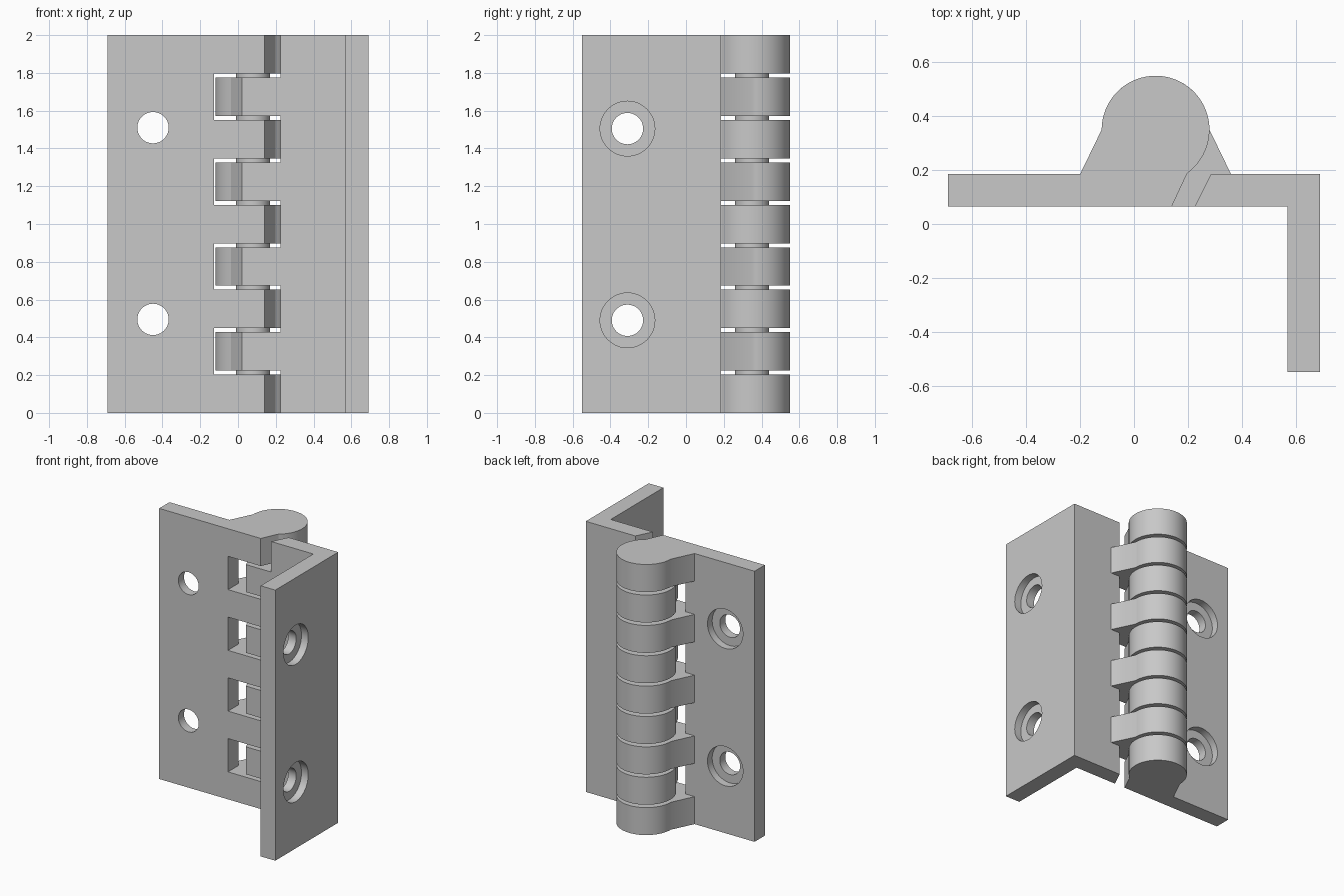
import bpy, bmesh, math
from mathutils import Matrix, Vector

if "Cube" in bpy.data.objects:
    bpy.data.objects.remove(bpy.data.objects["Cube"], do_unlink=True)

grey = bpy.data.materials.new("steel grey")
grey.use_nodes = True
colour = (0.58, 0.58, 0.58, 1)
grey.diffuse_color = colour
grey.node_tree.nodes["Principled BSDF"].inputs["Base Color"].default_value = colour

AX, AY, R = 0.08, 0.35, 0.2          # barrel axis and radius
FRONT, BACK = 0.065, 0.185           # plate faces
PITCH, KNUCKLE, GAP = 0.2245, 0.203, 0.0215
HOLE_Z = (0.495, 1.51)


def finish(bm, name):
    bmesh.ops.recalc_face_normals(bm, faces=bm.faces)
    mesh = bpy.data.meshes.new(name)
    bm.to_mesh(mesh)
    bm.free()
    obj = bpy.data.objects.new(name, mesh)
    bpy.context.collection.objects.link(obj)
    mesh.materials.append(grey)
    return obj


def prisms(name, profile, spans):
    """Extrude one plan profile over each (low, high) height span."""
    bm = bmesh.new()
    for low, high in spans:
        face = bm.faces.new([bm.verts.new((x, y, low)) for x, y in profile])
        new = bmesh.ops.extrude_face_region(bm, geom=[face])["geom"]
        verts = [v for v in new if isinstance(v, bmesh.types.BMVert)]
        bmesh.ops.translate(bm, verts=verts, vec=(0, 0, high - low))
    return finish(bm, name)


def cylinders(name, radius, depth, centres, axis):
    bm = bmesh.new()
    turn = Vector((0, 0, 1)).rotation_difference(Vector(axis)).to_matrix().to_4x4()
    for c in centres:
        bmesh.ops.create_cone(bm, cap_ends=True, segments=48, radius1=radius,
                              radius2=radius, depth=depth,
                              matrix=Matrix.Translation(c) @ turn)
    return finish(bm, name)


def cut(obj, cutters):
    """Subtract the cutters, bake the result and drop the cutters."""
    for c in cutters:
        mod = obj.modifiers.new("cut", 'BOOLEAN')
        mod.operation, mod.solver, mod.object = 'DIFFERENCE', 'EXACT', c
    graph = bpy.context.evaluated_depsgraph_get()
    mesh = bpy.data.meshes.new_from_object(obj.evaluated_get(graph))
    obj.modifiers.clear()
    obj.data = mesh
    for c in cutters:
        bpy.data.objects.remove(c, do_unlink=True)


def smooth(obj):
    bpy.ops.object.select_all(action='DESELECT')
    obj.select_set(True)
    bpy.context.view_layer.objects.active = obj
    bpy.ops.object.shade_smooth_by_angle(angle=math.radians(25))


def mirrored(points):
    return [(2 * AX - x, y) for x, y in points]


# knuckle outline: slanted toe, barrel arc, sloped shoulder
start, steps = math.radians(-54), 44
arc = [(AX + R * math.cos(a), AY + R * math.sin(a))
       for a in (start + (math.pi - start) * i / steps for i in range(steps + 1))]
knuckle = [(0.14, FRONT)] + arc + [(-0.2, BACK)]

# knuckle height spans, alternating between the two leaves
spans = [(i * PITCH, i * PITCH + KNUCKLE) for i in range(9)]
clear_flat = [(low - GAP, high + GAP) for low, high in spans[1::2]]
clear_angle = [(low - GAP, high + GAP) for low, high in spans[0::2]]

# flat leaf, with its knuckles and back counterbored holes
flat_leaf = prisms("flat_leaf", knuckle + [(-0.69, BACK), (-0.69, FRONT)], [(0, 2)])
slots = prisms("flat_leaf_slots", [(-0.127, -0.1), (1, -0.1), (1, 1), (-0.4, 1),
                                   (-0.4, BACK), (-0.127, BACK)], clear_flat)
holes = cylinders("flat_leaf_holes", 0.083, 0.5,
                  [(-0.45, 0.12, z) for z in HOLE_Z], (0, 1, 0))
bores = cylinders("flat_leaf_bores", 0.145, 0.11,
                  [(-0.45, BACK, z) for z in HOLE_Z], (0, 1, 0))
cut(flat_leaf, [slots, holes, bores])

# angle leaf, with its flange and outer counterbored holes
flange = [(0.69, BACK), (0.69, -0.55), (0.57, -0.55), (0.57, FRONT)]
angle_leaf = prisms("angle_leaf", mirrored(knuckle) + flange, [(0, 2)])
slots = prisms("angle_leaf_slots", [(0.1925, 0), (0.285, BACK), (0.5, BACK),
                                    (0.5, 1), (-1, 1), (-1, 0)], clear_angle)
holes = cylinders("angle_leaf_holes", 0.083, 0.5,
                  [(0.63, -0.31, z - 0.005) for z in HOLE_Z], (1, 0, 0))
bores = cylinders("angle_leaf_bores", 0.145, 0.11,
                  [(0.69, -0.31, z - 0.005) for z in HOLE_Z], (1, 0, 0))
cut(angle_leaf, [slots, holes, bores])

# hinge pin through all the knuckles
pin = cylinders("hinge_pin", 0.09, 1.8, [(AX, AY, 1)], (0, 0, 1))

for part in (flat_leaf, angle_leaf, pin):
    smooth(part)
